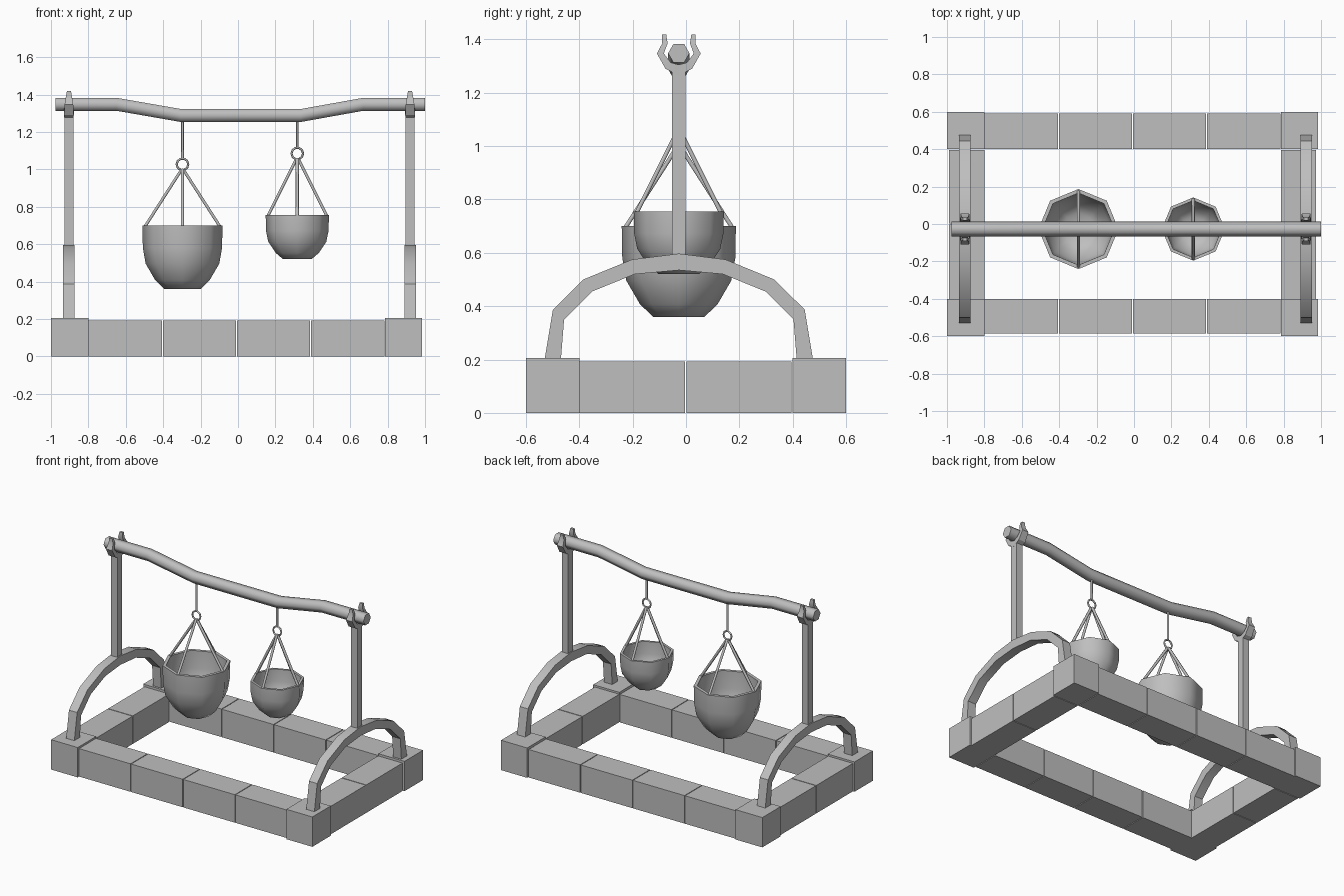
import bpy, bmesh
from math import sin, cos, pi, radians
from mathutils import Vector

cube = bpy.data.objects.get("Cube")
if cube:
    bpy.data.objects.remove(cube, do_unlink=True)

GREY = (0.52, 0.52, 0.52, 1)
grey = bpy.data.materials.new("plain grey")
grey.use_nodes = True
grey.diffuse_color = GREY
grey.node_tree.nodes["Principled BSDF"].inputs["Base Color"].default_value = GREY

YC = -0.027  # depth of the hanging plane


def finish(name, bm, smooth=None):
    bmesh.ops.recalc_face_normals(bm, faces=bm.faces)
    mesh = bpy.data.meshes.new(name)
    bm.to_mesh(mesh)
    bm.free()
    mesh.materials.append(grey)
    obj = bpy.data.objects.new(name, mesh)
    bpy.context.collection.objects.link(obj)
    if smooth:
        bpy.ops.object.select_all(action="DESELECT")
        obj.select_set(True)
        bpy.context.view_layer.objects.active = obj
        bpy.ops.object.shade_smooth_by_angle(angle=radians(smooth))
    return obj


def box(name, x0, x1, y0, y1, z0, z1):
    bm = bmesh.new()
    bmesh.ops.create_cube(bm, size=1)
    for v in bm.verts:
        v.co = ((x0 + x1) / 2 + v.co.x * (x1 - x0),
                (y0 + y1) / 2 + v.co.y * (y1 - y0),
                (z0 + z1) / 2 + v.co.z * (z1 - z0))
    return finish(name, bm)


def loft(name, rings, smooth=None):
    """Skin a list of closed point rings and cap both ends."""
    bm = bmesh.new()
    loops = [[bm.verts.new(p) for p in ring] for ring in rings]
    n = len(loops[0])
    for a, b in zip(loops, loops[1:]):
        for i in range(n):
            j = (i + 1) % n
            bm.faces.new((a[i], a[j], b[j], b[i]))
    bm.faces.new(loops[0])
    bm.faces.new(loops[-1])
    return finish(name, bm, smooth)


def strip(name, x, outer, inner, widths):
    """Bent bar in the YZ plane with a half width in x at each station."""
    rings = [[(x - w, YC + o[0], o[1]), (x + w, YC + o[0], o[1]),
              (x + w, YC + i[0], i[1]), (x - w, YC + i[0], i[1])]
             for o, i, w in zip(outer, inner, widths)]
    return loft(name, rings, 30)


def rod(name, a, b, r, sides=6):
    a, b = Vector(a), Vector(b)
    q = (b - a).to_track_quat("Z", "Y")
    ring = [q @ Vector((r * cos(2 * pi * k / sides), r * sin(2 * pi * k / sides), 0))
            for k in range(sides)]
    return loft(name, [[p + c for c in ring] for p in (a, b)], 65)


# Stone base: corner blocks, long rows and short rows
XL, XR = -0.798, 0.787
for sx, (x0, x1) in (("right", (-1, XL)), ("left", (XR, 0.985))):
    for sy, (y0, y1) in (("front", (-0.6, -0.4)), ("back", (0.4, 0.6))):
        box(f"corner_block_{sy}_{sx}", x0, x1, y0, y1, 0, 0.205)
step = (XR - XL) / 4
for sy, (y0, y1) in (("front", (-0.585, -0.4)), ("back", (0.4, 0.59))):
    for k in range(4):
        box(f"row_block_{sy}_{k}", XL + k * step, XL + (k + 1) * step - 0.005,
            y0, y1, 0, 0.192)
for sx, (x0, x1) in (("right", (-0.988, -0.8)), ("left", (XR, 0.973))):
    for k, (y0, y1) in enumerate(((-0.4, -0.003), (0.002, 0.395))):
        box(f"side_block_{sx}_{k}", x0, x1, y0, y1, 0, 0.192)

# Supports: arch, post and forked top
arch_out = [(0.503, 0.2), (0.472, 0.387), (0.358, 0.5), (0.175, 0.575)]
arch_in = [(0.442, 0.2), (0.43, 0.35), (0.325, 0.455), (0.165, 0.52)]


def mirrored(pts, top):
    return [(-y, z) for y, z in pts] + [(0, top)] + pts[::-1]


fork_out = [(0, 1.265), (0.05, 1.29), (0.082, 1.347), (0.062, 1.385), (0.063, 1.418)]
fork_in = [(0, 1.305), (0.03, 1.313), (0.056, 1.347), (0.042, 1.385), (0.047, 1.418)]
for side, x in (("right", -0.904), ("left", 0.92)):
    strip(f"arch_{side}", x, mirrored(arch_out, 0.597), mirrored(arch_in, 0.535), [0.031] * 9)
    box(f"post_{side}", x - 0.024, x + 0.024, YC - 0.026, YC + 0.026, 0.55, 1.305)
    for s, label in ((-1, "front"), (1, "back")):
        strip(f"fork_prong_{label}_{side}", x,
              [(s * y, z) for y, z in fork_out], [(s * y, z) for y, z in fork_in],
              [0.024, 0.026, 0.023, 0.017, 0.011])

# Bent hexagonal crossbar
path = [(-0.975, 1.348), (-0.65, 1.348), (-0.305, 1.288),
        (0.335, 1.288), (0.67, 1.348), (1.0, 1.348)]
loft("crossbar", [[(x, YC + 0.04 * cos(k * pi / 3), z + 0.04 * sin(k * pi / 3))
                   for k in range(6)] for x, z in path], 65)

# Hanging pots: (height fraction, radius fraction) from base up, then inside
profile = [(0, 0.45), (0.14, 0.68), (0.4, 0.92), (0.65, 0.99), (1, 1),
           (1, 0.9), (0.65, 0.89), (0.42, 0.82), (0.2, 0.6), (0.09, 0.4)]
for name, x, r, z0, z1, ring_z in (("large", -0.297, 0.214, 0.36, 0.70, 1.027),
                                   ("small", 0.317, 0.169, 0.52, 0.755, 1.085)):
    loft(f"{name}_pot",
         [[(x + f * r * cos(k * pi / 4), YC + f * r * sin(k * pi / 4), z0 + h * (z1 - z0))
           for k in range(8)] for h, f in profile], 50)
    for k in range(4):
        dx, dy = round(cos(k * pi / 2)), round(sin(k * pi / 2))
        rod(f"{name}_pot_hanger_{k}", (x + dx * r * 0.95, YC + dy * r * 0.95, z1 - 0.01),
            (x + dx * 0.004, YC + dy * 0.004, ring_z - 0.027), 0.009)
    rod(f"{name}_pot_hook", (x, YC, ring_z + 0.03), (x, YC, 1.27), 0.007)
    bpy.ops.mesh.primitive_torus_add(major_segments=10, minor_segments=6,
                                     major_radius=0.031, minor_radius=0.006,
                                     location=(x, YC, ring_z), rotation=(pi / 2, 0, 0))
    ring = bpy.context.object
    ring.name = f"{name}_pot_ring"
    ring.data.materials.append(grey)
    bpy.ops.object.shade_smooth_by_angle(angle=radians(65))
